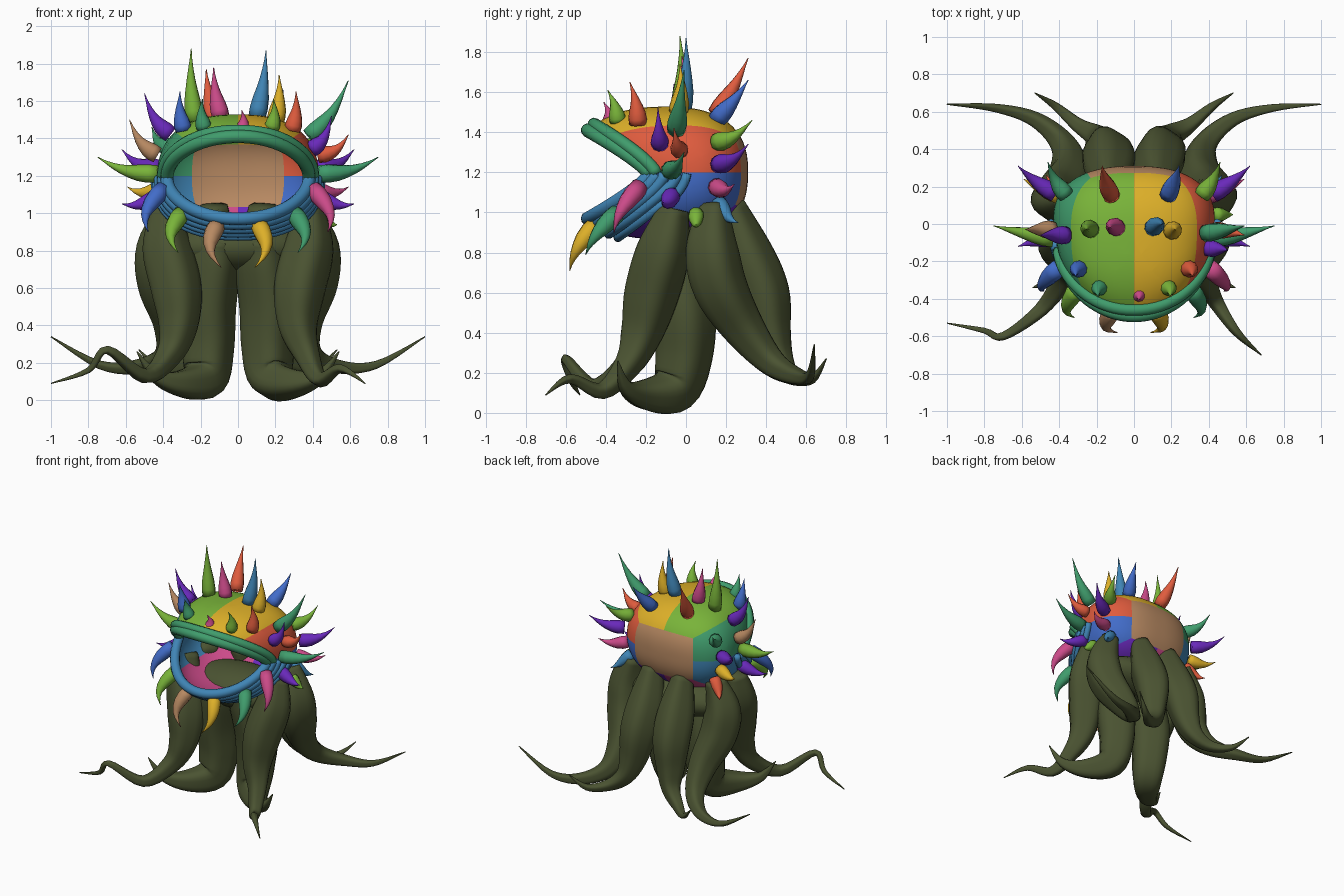
import bpy, bmesh
from math import sin, cos, pi, radians
from mathutils import Vector

if "Cube" in bpy.data.objects:
    bpy.data.objects.remove(bpy.data.objects["Cube"])


def material(name, rgb):
    linear = [(c / 255) ** 2.2 for c in rgb] + [1]
    mat = bpy.data.materials.new(name)
    mat.use_nodes = True
    mat.diffuse_color = linear
    mat.node_tree.nodes["Principled BSDF"].inputs["Base Color"].default_value = linear
    return mat


MATS = {name: material(name, rgb) for name, rgb in {
    "lime": (120, 178, 60), "yellow": (220, 174, 45), "orange": (222, 92, 64),
    "teal": (66, 155, 108), "brown": (182, 136, 98), "blue": (68, 108, 200),
    "steel": (66, 132, 180), "purple": (105, 45, 185), "pink": (202, 76, 136),
    "olive": (76, 84, 53)}.items()}


def finish(name, bm, colours):
    bmesh.ops.recalc_face_normals(bm, faces=bm.faces)
    mesh = bpy.data.meshes.new(name)
    bm.to_mesh(mesh)
    bm.free()
    for c in colours:
        mesh.materials.append(MATS[c])
    mesh.polygons.foreach_set("use_smooth", [True] * len(mesh.polygons))
    obj = bpy.data.objects.new(name, mesh)
    bpy.context.collection.objects.link(obj)
    return obj


def spline(values, steps):
    """Catmull-Rom resampling of vectors or numbers."""
    out = []
    for i in range(len(values) - 1):
        a, b, c, d = (values[min(max(i + k, 0), len(values) - 1)] for k in (-1, 0, 1, 2))
        for s in range(steps):
            t = s / steps
            out.append(b + (c - a) * (t / 2) + (a * 2 - b * 5 + c * 4 - d) * (t * t / 2)
                       + (b * 3 - a - c * 3 + d) * (t ** 3 / 2))
    return out + [values[-1]]


def tube(name, pts, radii, colour, sides=8, flute=0.0):
    """Tapered tube along a path, with optional lengthwise ridges."""
    bm = bmesh.new()
    u, rings = Vector((1, 0.2, 0.1)), []
    for i, p in enumerate(pts):
        t = (pts[min(i + 1, len(pts) - 1)] - pts[max(i - 1, 0)]).normalized()
        u = (u - t * u.dot(t)).normalized()
        v = t.cross(u)
        ring = []
        for k in range(sides):
            a = 2 * pi * k / sides
            r = max(radii[i], 0.002) * (1 + flute * cos(a * 4))
            ring.append(bm.verts.new(p + (u * cos(a) + v * sin(a)) * r))
        if rings:
            for k in range(sides):
                j = (k + 1) % sides
                bm.faces.new((rings[-1][k], rings[-1][j], ring[j], ring[k]))
        rings.append(ring)
    bm.faces.new(rings[0])
    bm.faces.new(rings[-1])
    return finish(name, bm, [colour])


def flip(p, side):
    return Vector((p[0] * side, p[1], p[2]))


# Head shell: rounded ellipsoid whose front is drawn out into a wedge-shaped mouth
CENTRE, SIZE = Vector((0, -0.1, 1.2)), Vector((0.475, 0.41, 0.33))


def power(v):
    return abs(v) ** 0.8 * (1 if v > 0 else -1)


def ellipsoid(a, phi):
    p = Vector((power(cos(a)) * power(sin(phi)), -power(cos(phi)), power(sin(a)) * power(sin(phi))))
    return CENTRE + p * SIZE


def lip(a):
    return Vector((0.38 * cos(a), -0.18 - 0.31 * abs(sin(a)) ** 1.25, 1.19 + 0.22 * sin(a)))


def shell(a, t):
    """Surface point: t runs from the lip (0) to the back (1)."""
    start = radians(36 + 40 * cos(a) ** 2)
    return ellipsoid(a, start + (pi - start) * t) + (lip(a) - ellipsoid(a, start)) * (1 - t) ** 3


def shell_colour(p):
    n = Vector(((p.x - CENTRE.x) / SIZE.x, (p.y - CENTRE.y) / SIZE.y, (p.z - CENTRE.z) / SIZE.z))
    right = n.x > 0
    if n.y * 0.58 > max(abs(n.x), abs(n.z)):
        return "brown"
    if abs(n.z) > abs(n.x):
        if n.z > 0:
            return "yellow" if right else "lime"
        return "purple" if right else "pink"
    if n.z > 0:
        return "orange" if right else "teal"
    return "blue" if right else "steel"


bm = bmesh.new()
AROUND, DEEP = 64, 26
grid = [[bm.verts.new(shell(2 * pi * (k + 0.5) / AROUND, i / DEEP)) for k in range(AROUND)]
        for i in range(DEEP)]
for i in range(DEEP - 1):
    for k in range(AROUND):
        j = (k + 1) % AROUND
        bm.faces.new((grid[i][k], grid[i][j], grid[i + 1][j], grid[i + 1][k]))
pole = bm.verts.new(shell(0, 1))
for k in range(AROUND):
    bm.faces.new((grid[-1][k], grid[-1][(k + 1) % AROUND], pole))
# Cut clean borders between the colour panels
for normal in ((1, 0, 0), (0, 0, 1), (1, 0, 1), (1, 0, -1),
               (1, 0.58, 0), (-1, 0.58, 0), (0, 0.58, 1), (0, 0.58, -1)):
    plane = Vector([n / s for n, s in zip(normal, SIZE)])
    bmesh.ops.bisect_plane(bm, geom=bm.verts[:] + bm.edges[:] + bm.faces[:], dist=1e-5,
                           plane_co=CENTRE, plane_no=plane)
names = list(MATS)
for f in bm.faces:
    f.material_index = names.index(shell_colour(f.calc_center_median()))
head = finish("head_shell", bm, names)
solid = head.modifiers.new("thickness", "SOLIDIFY")
solid.thickness, solid.offset = 0.015, -1

# Lips: rolled ridges side by side, the lower one covering the front of the jaw
for name, colour, start, ridges in (("upper_lip", "teal", 0, 2), ("lower_lip", "steel", pi, 5)):
    for ridge in range(ridges):
        path = [shell(start + pi * k / 40, 0.05 * ridge) for k in range(41)]
        path = [p + (p - CENTRE).normalized() * 0.004 * ridge for p in path]
        tube(name + "_ridge", path, [0.035 - 0.003 * ridge] * len(path), colour, 10)

# Tentacles
RADII = [0.07, 0.125, 0.13, 0.1, 0.065, 0.04, 0.022, 0.003]
COLUMN = [0.1, 0.14, 0.15, 0.135, 0.115, 0.075, 0.035, 0.003]
thigh = [(.39, -.06, 1.02), (.38, -.11, .82), (.33, -.17, .6), (.32, -.22, .4), (.37, -.29, .24)]
front_ends = {1: [(.44, -.42, .11), (.55, -.58, .17), (.68, -.7, .09)],
              -1: [(.5, -.46, .13), (.7, -.6, .27), (.8, -.57, .16), (1, -.53, .09)]}
middle = [(.11, -.1, .88), (.13, -.05, .75), (.165, -.01, .5), (.16, -.01, .28),
          (.18, -.06, .12), (.3, -.2, .09), (.44, -.3, .13), (.54, -.34, .26)]
back_inner = [(.13, .22, 1.04), (.13, .3, .8), (.14, .38, .6), (.16, .42, .4),
              (.2, .47, .26), (.3, .53, .18), (.42, .63, .17), (.53, .7, .27)]
back_outer = [(.35, .14, 1.03), (.41, .13, .82), (.4, .17, .63), (.35, .29, .42),
              (.38, .43, .25), (.53, .56, .18), (.74, .62, .19), (1, .64, .34)]
for side, label in ((1, "left"), (-1, "right")):
    limbs = {"front": thigh + front_ends[side], "middle": middle,
             "back_inner": back_inner, "back_outer": back_outer}
    for name, pts in limbs.items():
        radii = COLUMN if name == "middle" else RADII
        if len(pts) > len(radii):
            radii = radii[:-1] + [0.016, 0.003]
        tube(name + "_tentacle_" + label, spline([flip(p, side) for p in pts], 5),
             spline(radii, 5), "olive", 24, 0.07)

# Body core joining the tentacles
bm = bmesh.new()
bmesh.ops.create_uvsphere(bm, u_segments=24, v_segments=14, radius=1)
for v in bm.verts:
    v.co = Vector((v.co.x * 0.42, v.co.y * 0.24 + 0.05, v.co.z * 0.15 + 0.82))
finish("body_core", bm, ["olive"])

# Spikes: base, tip, colour on the +x side, colour on the -x side (None = no spike)
crown = [
    ((.10, -.02, 1.51), (.15, 0, 1.87), "steel", None), ((.20, -.04, 1.49), (.22, -.03, 1.74), "yellow", None),
    ((.09, -.02, 1.51), (.13, -.02, 1.78), None, "pink"), ((.23, -.03, 1.49), (.25, -.03, 1.88), None, "lime"),
    ((.12, .15, 1.49), (.17, .31, 1.77), None, "orange"), ((.18, .15, 1.46), (.24, .31, 1.66), "blue", None),
    ((.18, -.34, 1.45), (.19, -.39, 1.61), "lime", "teal"), ((.02, -.38, 1.44), (.02, -.41, 1.55), "pink", None),
    ((.29, -.24, 1.44), (.31, -.28, 1.65), "orange", "blue")]
flanks = [
    ((.38, -.05, 1.41), (.59, -.01, 1.71), "teal", None), ((.36, -.06, 1.42), (.5, -.06, 1.64), None, "purple"),
    ((.39, -.13, 1.34), (.5, -.14, 1.52), "purple", None), ((.43, -.03, 1.31), (.59, -.06, 1.42), "orange", None),
    ((.43, -.03, 1.31), (.58, -.03, 1.5), None, "brown"),
    ((.43, -.08, 1.21), (.75, -.01, 1.3), "teal", "lime"), ((.36, .15, 1.35), (.46, .33, 1.46), "lime", "teal"),
    ((.42, .16, 1.24), (.62, .31, 1.34), "purple", "purple"), ((.4, .15, 1.13), (.59, .24, 1.14), "pink", "yellow"),
    ((.36, .16, 1.05), (.47, .26, .95), "steel", "orange"), ((.43, .05, 1.0), (.53, .05, .94), "lime", None),
    ((.42, -.07, 1.09), (.62, -.12, 1.05), "purple", "purple")]
chin = [
    ((.4, -.23, 1.13), (.48, -.36, .9), "pink", "blue"), ((.3, -.34, 1.0), (.32, -.5, .79), "teal", "lime"),
    ((.11, -.45, .94), (.09, -.58, .71), "yellow", "brown")]
PROFILE = [0.046, 0.049, 0.044, 0.034, 0.024, 0.015, 0.007, 0.002]
for group, spikes, bend in (("crown", crown, (.01, .01, 0)), ("flank", flanks, (.015, 0, -.025)),
                            ("chin", chin, (.05, -.03, -.01))):
    for base, tip, *colours in spikes:
        for side, colour in zip((1, -1), colours):
            if colour:
                a, b, c = (flip(p, side) for p in (base, tip, bend))
                steps = [k / 7 for k in range(8)]
                path = [a.lerp(b, t) + c * sin(pi * t) for t in steps]
                scale = min(1, 0.6 + (b - a).length * 1.6)
                tube(group + "_spike_" + colour, path, [r * scale for r in PROFILE], colour, 10)
